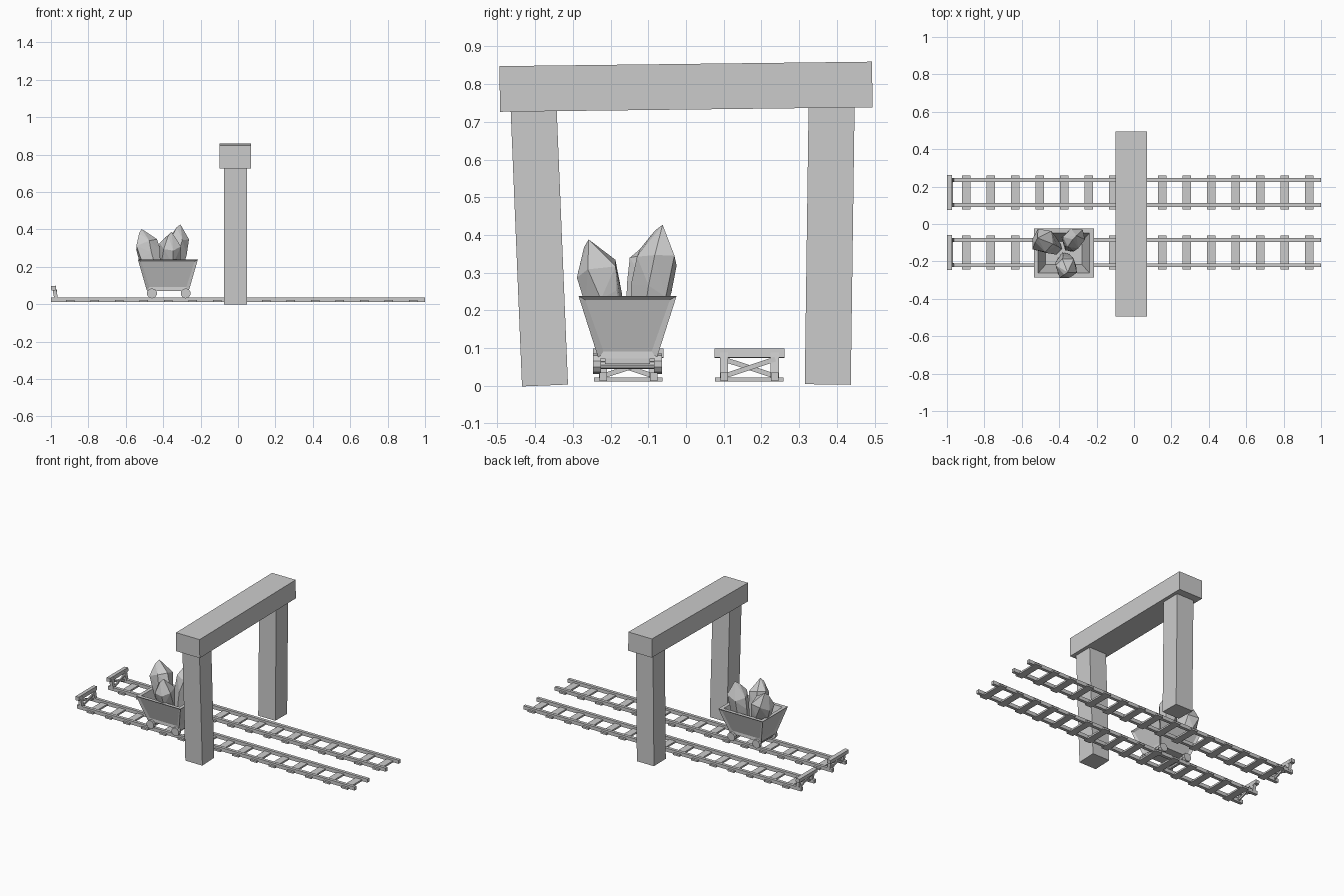
import bpy, bmesh, math, random
from mathutils import Vector, Matrix, Euler

if "Cube" in bpy.data.objects:
    bpy.data.objects.remove(bpy.data.objects["Cube"], do_unlink=True)

grey = bpy.data.materials.new("plain grey")
grey.use_nodes = True
grey.diffuse_color = (0.6, 0.6, 0.6, 1)
grey.node_tree.nodes["Principled BSDF"].inputs["Base Color"].default_value = grey.diffuse_color


def finish(name, bm):
    bmesh.ops.recalc_face_normals(bm, faces=bm.faces)
    mesh = bpy.data.meshes.new(name)
    bm.to_mesh(mesh)
    bm.free()
    mesh.materials.append(grey)
    obj = bpy.data.objects.new(name, mesh)
    bpy.context.collection.objects.link(obj)
    return obj


def box(name, centre, size, rot=(0, 0, 0)):
    bm = bmesh.new()
    bmesh.ops.create_cube(bm, size=1, matrix=Matrix.LocRotScale(Vector(centre), Euler(rot), Vector(size)))
    return finish(name, bm)


def cylinder(name, centre, radius, length, sides):
    # Axis runs along y
    bm = bmesh.new()
    turn = Matrix.Translation(centre) @ Matrix.Rotation(math.pi / 2, 4, "X")
    bmesh.ops.create_cone(bm, cap_ends=True, segments=sides, radius1=radius, radius2=radius,
                          depth=length, matrix=turn)
    return finish(name, bm)


def crystal(name, base, tip, radius, seed):
    # Irregular faceted shard: jittered rings along a leaning axis, wrapped in a hull
    rng = random.Random(seed)
    base, tip = Vector(base), Vector(tip)
    axis = tip - base
    side = axis.orthogonal().normalized()
    other = axis.normalized().cross(side)
    bm = bmesh.new()
    for along, scale in ((0, 0.55), (0.5, 0.95), (0.74, 1.0)):
        for i in range(6):
            a = math.tau * i / 6 + rng.uniform(-0.15, 0.15)
            r = radius * scale * rng.uniform(0.92, 1.08)
            t = along + (rng.uniform(-0.06, 0.06) if along else 0)
            bm.verts.new(base + axis * t + (side * math.cos(a) + other * math.sin(a)) * r)
    # Small blunt ridge at the tip
    bm.verts.new(tip)
    bm.verts.new(base + axis * 0.94 - side * radius * 0.4)
    hull = bmesh.ops.convex_hull(bm, input=bm.verts)
    bmesh.ops.delete(bm, geom=[v for v in hull["geom_interior"] if isinstance(v, bmesh.types.BMVert)],
                     context="VERTS")
    return finish(name, bm)


# Timber gate
box("gate_post_right", (-0.0135, -0.389, 0.368), (0.123, 0.122, 0.735), (0.041, 0, 0))
box("gate_post_left", (-0.0135, 0.381, 0.371), (0.123, 0.122, 0.735), (-0.0137, 0, 0))
box("gate_beam", (-0.015, 0, 0.793), (0.17, 0.988, 0.121), (0.012, 0, 0))

# Two tracks, each with rails, sleepers and an end stop
for label, yc in (("left", 0.168), ("right", -0.153)):
    for k in range(15):
        box(f"{label}_sleeper", (-0.897 + 0.131 * k, yc, 0.017), (0.046, 0.182, 0.011))
    for s in (-1, 1):
        y = yc + s * 0.067
        box(f"{label}_rail", (0, y, 0.024), (2, 0.02, 0.023))
        box(f"{label}_stop_upright", (-0.977, y, 0.055), (0.02, 0.022, 0.065), (0, -0.18, 0))
        box(f"{label}_stop_brace", (-0.975 + s * 0.003, yc, 0.048), (0.008, 0.145, 0.013), (s * 0.32, 0, 0))
    box(f"{label}_stop_bar", (-0.986, yc, 0.086), (0.026, 0.186, 0.024), (0, -0.08, 0))

# Cart tub: outside up to the rim, then inside down to the floor
CX, CY = -0.375, -0.155
bm = bmesh.new()
rings = []
for hx, hy, z in ((0.112, 0.077, 0.072), (0.16, 0.13, 0.238), (0.137, 0.107, 0.238), (0.097, 0.062, 0.09)):
    rings.append([bm.verts.new((CX + sx * hx, CY + sy * hy, z))
                  for sx, sy in ((-1, -1), (1, -1), (1, 1), (-1, 1))])
bm.faces.new(rings[0])
bm.faces.new(rings[-1])
outer = []
for level in range(3):
    for i in range(4):
        j = (i + 1) % 4
        face = bm.faces.new((rings[level][i], rings[level][j], rings[level + 1][j], rings[level + 1][i]))
        if level == 0:
            outer.append(face)
bmesh.ops.recalc_face_normals(bm, faces=bm.faces)
# Recessed panels inside the frame
bmesh.ops.inset_individual(bm, faces=outer, thickness=0.022, depth=-0.008)
finish("cart_tub", bm)

# Cart running gear
for x in (-0.46, -0.28):
    cylinder("cart_axle", (x, CY, 0.055), 0.011, 0.17, 8)
    box("cart_axle_block", (x, CY, 0.066), (0.03, 0.12, 0.016))
    for s in (-1, 1):
        cylinder("cart_wheel", (x, CY + s * 0.081, 0.058), 0.027, 0.022, 10)

# Crystal load
crystal("crystal_back", (-0.42, -0.13, 0.1), (-0.515, -0.075, 0.402), 0.066, 3)
crystal("crystal_tall", (-0.35, -0.115, 0.1), (-0.308, -0.062, 0.427), 0.06, 8)
crystal("crystal_front", (-0.37, -0.185, 0.1), (-0.355, -0.258, 0.388), 0.06, 5)
